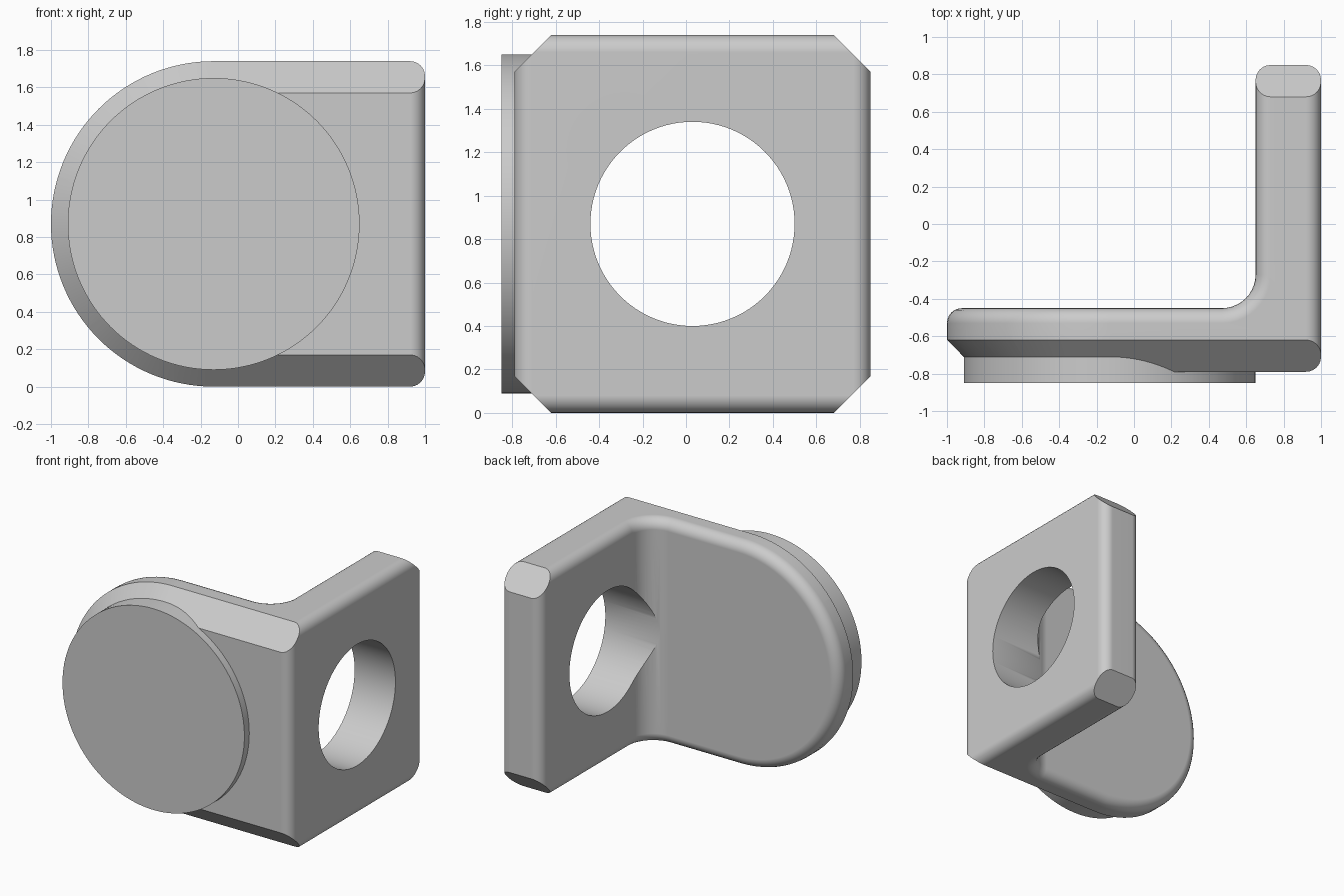
import bpy, bmesh
from math import sin, cos, pi, radians

cube = bpy.data.objects.get("Cube")
if cube:
    bpy.data.objects.remove(cube, do_unlink=True)

CX, CZ, R = -0.13, 0.87, 0.87        # centre and radius of the rounded end
FRONT, BACK = -0.79, 0.85            # bracket extent along y
CHAMFER, ROUND = 0.17, 0.08

grey = bpy.data.materials.new("plain grey")
grey.use_nodes = True
grey.diffuse_color = (0.6, 0.6, 0.6, 1)
grey.node_tree.nodes["Principled BSDF"].inputs["Base Color"].default_value = grey.diffuse_color


def loft(name, rings):
    """Closed solid through rings of equal point count."""
    bm = bmesh.new()
    loops = [[bm.verts.new(p) for p in ring] for ring in rings]
    n = len(loops[0])
    for a, b in zip(loops, loops[1:]):
        for i in range(n):
            j = (i + 1) % n
            bm.faces.new((a[i], a[j], b[j], b[i]))
    bm.faces.new(loops[0])
    bm.faces.new(loops[-1])
    bmesh.ops.recalc_face_normals(bm, faces=bm.faces)
    mesh = bpy.data.meshes.new(name)
    bm.to_mesh(mesh)
    bm.free()
    mesh.materials.append(grey)
    obj = bpy.data.objects.new(name, mesh)
    bpy.context.collection.objects.link(obj)
    return obj


def arc(cx, cy, r, start, end, n):
    return [(cx + r * cos(radians(start + (end - start) * i / n)),
             cy + r * sin(radians(start + (end - start) * i / n))) for i in range(n + 1)]


def tongue(y, inset):
    """Outline with a round left end, running past the right side."""
    r = R - inset
    pts = [(1.3, CZ + r)] + arc(CX, CZ, r, 90, 270, 64) + [(1.3, CZ - r)]
    return [(x, y, z) for x, z in pts]


def disc_ring(y, r):
    return [(x, y, z) for x, z in arc(CX, CZ, r, 0, 360, 128)[:-1]]


def apply(obj, kind, **settings):
    bpy.ops.object.select_all(action='DESELECT')
    obj.select_set(True)
    bpy.context.view_layer.objects.active = obj
    mod = obj.modifiers.new(kind, kind)
    for key, value in settings.items():
        setattr(mod, key, value)
    bpy.ops.object.modifier_apply(modifier=mod.name)


def boolean(obj, cutter, operation):
    cutter.hide_render = True
    apply(obj, 'BOOLEAN', object=cutter, operation=operation, solver='EXACT')
    bpy.data.objects.remove(cutter, do_unlink=True)


# L-shaped bracket with a filleted inner corner
plan = [(-1.2, FRONT), (1, FRONT), (1, BACK), (0.65, BACK)]
plan += arc(0.47, -0.27, 0.18, 0, -90, 10) + [(-1.2, -0.45)]
bracket = loft("bracket", [[(x, y, z) for x, y in plan] for z in (-0.1, 1.84)])

# Round the left end, then soften every edge
boolean(bracket, loft("end_outline", [tongue(-1, 0), tongue(1, 0)]), 'INTERSECT')
apply(bracket, 'BEVEL', width=ROUND, segments=6, limit_method='ANGLE',
      angle_limit=radians(35), use_clamp_overlap=False)

# Flat chamfers on the front rim and the back corners
out, extra = -0.1, 0.1
envelope = loft("chamfer_envelope", [
    tongue(FRONT - extra, CHAMFER + extra),
    tongue(FRONT + CHAMFER - out, out),
    tongue(BACK - CHAMFER + out, out),
    tongue(BACK + extra, CHAMFER + extra)])
boolean(bracket, envelope, 'INTERSECT')

# Large round hole through the side plate
hole = [[(x, y, z) for y, z in arc(0.03, CZ, 0.47, 0, 360, 96)[:-1]] for x in (0.3, 1.2)]
boolean(bracket, loft("hole_cutter", hole), 'DIFFERENCE')

# Raised disc on the front
disc = loft("front_disc", [disc_ring(-0.85, 0.78), disc_ring(-0.6, 0.78)])

# Smooth shading with crisp edges
for obj in (bracket, disc):
    bpy.ops.object.select_all(action='DESELECT')
    obj.select_set(True)
    bpy.context.view_layer.objects.active = obj
    bpy.ops.object.shade_smooth_by_angle(angle=radians(28))
    normals = obj.modifiers.new("weighted normals", 'WEIGHTED_NORMAL')
    normals.keep_sharp = True
